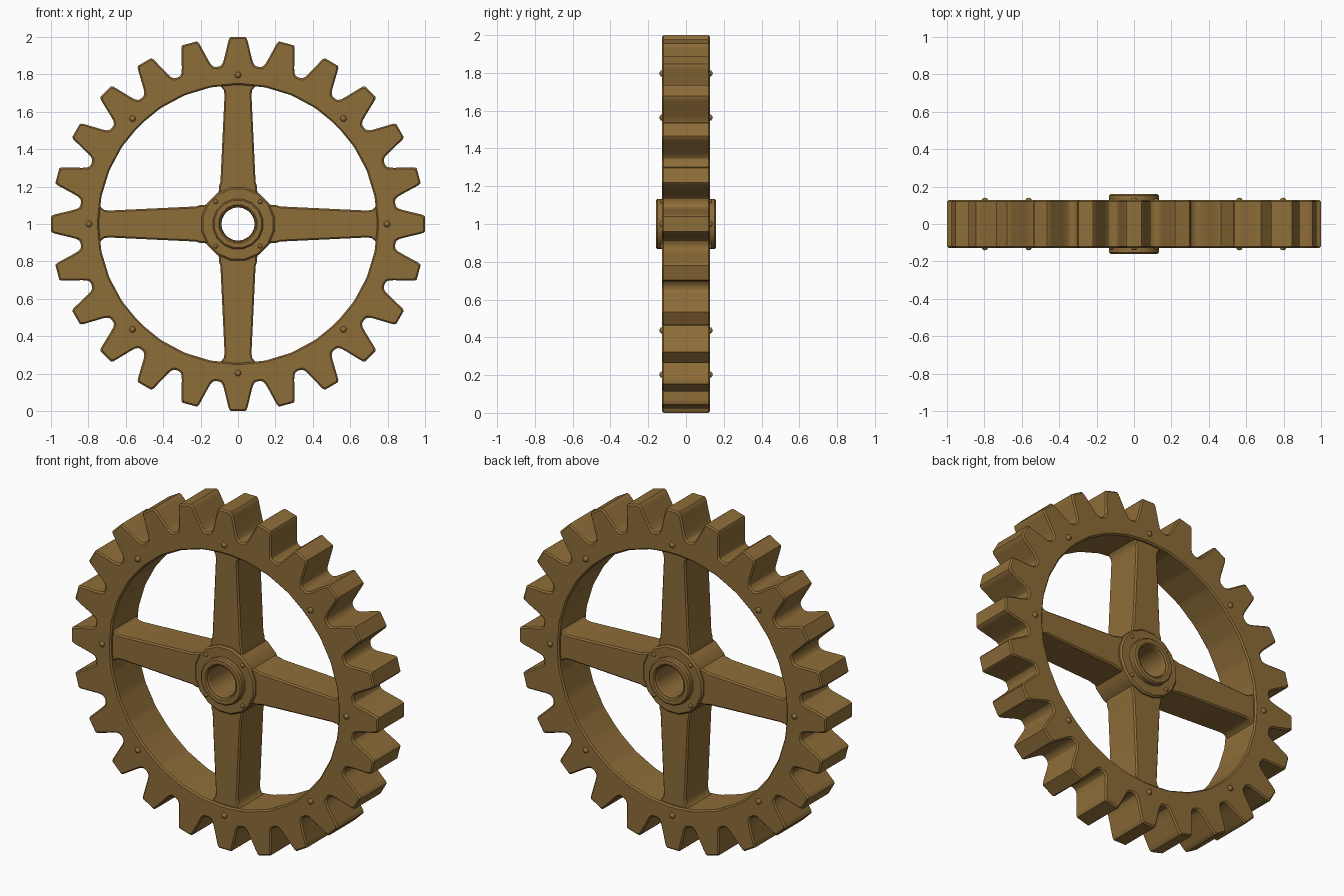
import bpy, bmesh, math
from mathutils import Matrix, Vector

if "Cube" in bpy.data.objects:
    bpy.data.objects.remove(bpy.data.objects["Cube"])

TEETH, HALF = 24, 0.127
CENTRE = Vector((0, 0, 1))

bronze = bpy.data.materials.new("aged bronze")
bronze.diffuse_color = (0.27, 0.153, 0.04, 1)
bronze.use_nodes = True
bronze.node_tree.nodes["Principled BSDF"].inputs["Base Color"].default_value = bronze.diffuse_color


def finish(name, bm, smooth=30):
    bmesh.ops.recalc_face_normals(bm, faces=bm.faces)
    me = bpy.data.meshes.new(name)
    bm.to_mesh(me)
    bm.free()
    me.materials.append(bronze)
    ob = bpy.data.objects.new(name, me)
    bpy.context.collection.objects.link(ob)
    ob.location = CENTRE
    bpy.ops.object.select_all(action='DESELECT')
    ob.select_set(True)
    bpy.context.view_layer.objects.active = ob
    bpy.ops.object.shade_smooth_by_angle(angle=math.radians(smooth))
    return ob


def polar(r, a, y):
    return Vector((r * math.sin(a), y, r * math.cos(a)))


def ring(name, sections, smooth=30):
    """Bridge closed cross-sections all the way round the axle."""
    bm = bmesh.new()
    rows = [[bm.verts.new(p) for p in s] for s in sections]
    n = len(rows[0])
    for i, a in enumerate(rows):
        b = rows[(i + 1) % len(rows)]
        for j in range(n):
            k = (j + 1) % n
            bm.faces.new((a[j], a[k], b[k], b[j]))
    return finish(name, bm, smooth)


def lathe(name, half_profile, segments, smooth=30):
    """Revolve a profile of (radius, y), mirrored front to back."""
    prof = half_profile + [(r, -y) for r, y in reversed(half_profile)]
    step = 2 * math.pi / segments
    return ring(name, [[polar(r, (i + 0.5) * step, y) for r, y in prof]
                       for i in range(segments)], smooth)


# Toothed rim: (radius, half width) down one flank, mirrored for the other
flank = [(0.842, 0.101), (0.848, 0.090), (0.862, 0.081), (0.885, 0.074),
         (0.972, 0.053), (0.990, 0.048), (1.0, 0.040)]
tooth = [(r, -w) for r, w in flank] + [(r, w) for r, w in reversed(flank)]
BEV, SIDES, BORE = 0.008, 32, 0.745
sections = []
for t in range(TEETH):
    for r, w in tooth:
        ang = 2 * math.pi * t / TEETH
        out = Matrix.Rotation(ang, 3, 'Y') @ Vector((w, 0, r))
        w2 = w - math.copysign(0.006, w)
        inset = Matrix.Rotation(ang, 3, 'Y') @ Vector((w2, 0, r - BEV))
        # inner opening is a many-sided polygon
        a = ang + math.atan2(w, r)
        seg = 2 * math.pi / SIDES
        inner = BORE * math.cos(seg / 2) / math.cos(a % seg - seg / 2)
        front, side = Vector((0, HALF, 0)), Vector((0, HALF - BEV, 0))
        lip, wall = polar(inner + BEV, a, 0), polar(inner, a, 0)
        sections.append([wall + side, lip + front, inset + front, out + side,
                         out - side, inset - front, lip - front, wall - side])
ring("toothed_rim", sections, 25)

# Hub with raised collar, and the round bearing sleeve inside it
lathe("hub", [(0.095, 0.150), (0.104, 0.160), (0.128, 0.160), (0.136, 0.152),
              (0.136, HALF), (0.190, HALF), (0.199, 0.118)], 16)
lathe("bearing_sleeve", [(0.088, 0.146), (0.092, 0.152), (0.103, 0.152)], 32)

# Four tapered spokes, flared where they meet the rim and the hub
side = [(0.15, 0.104), (0.20, 0.102), (0.225, 0.094), (0.69, 0.072),
        (0.715, 0.076), (0.732, 0.088), (0.75, 0.105)]
for q, label in enumerate(("top", "right", "bottom", "left")):
    bm = bmesh.new()
    turn = Matrix.Rotation(q * math.pi / 2, 3, 'Y')
    rows = []
    for r, w in side:
        d, c = 0.110, 0.008
        shape = [(w - c, d), (w, d - c), (w, c - d), (w - c, -d),
                 (c - w, -d), (-w, c - d), (-w, d - c), (c - w, d)]
        rows.append([bm.verts.new(turn @ Vector((x, y, r))) for x, y in shape])
    for a, b in zip(rows, rows[1:]):
        for j in range(8):
            k = (j + 1) % 8
            bm.faces.new((a[j], a[k], b[k], b[j]))
    bm.faces.new(rows[0])
    bm.faces.new(rows[-1])
    finish("spoke_" + label, bm)


# Domed rivets on both faces
def rivets(name, count, radius, size, start):
    bm = bmesh.new()
    for i in range(count):
        a = start + 2 * math.pi * i / count
        for s in (-1, 1):
            m = Matrix.Translation(polar(radius, a, s * HALF))
            m = m @ Matrix.Rotation(math.pi / 2, 4, 'X')
            m = m @ Matrix.Diagonal((1, 1, 0.8, 1))
            bmesh.ops.create_uvsphere(bm, u_segments=10, v_segments=6,
                                      radius=size, matrix=m)
    finish(name, bm, 60)


rivets("rim_rivets", 8, 0.797, 0.017, 0)
rivets("hub_rivets", 4, 0.168, 0.012, math.pi / 4)
